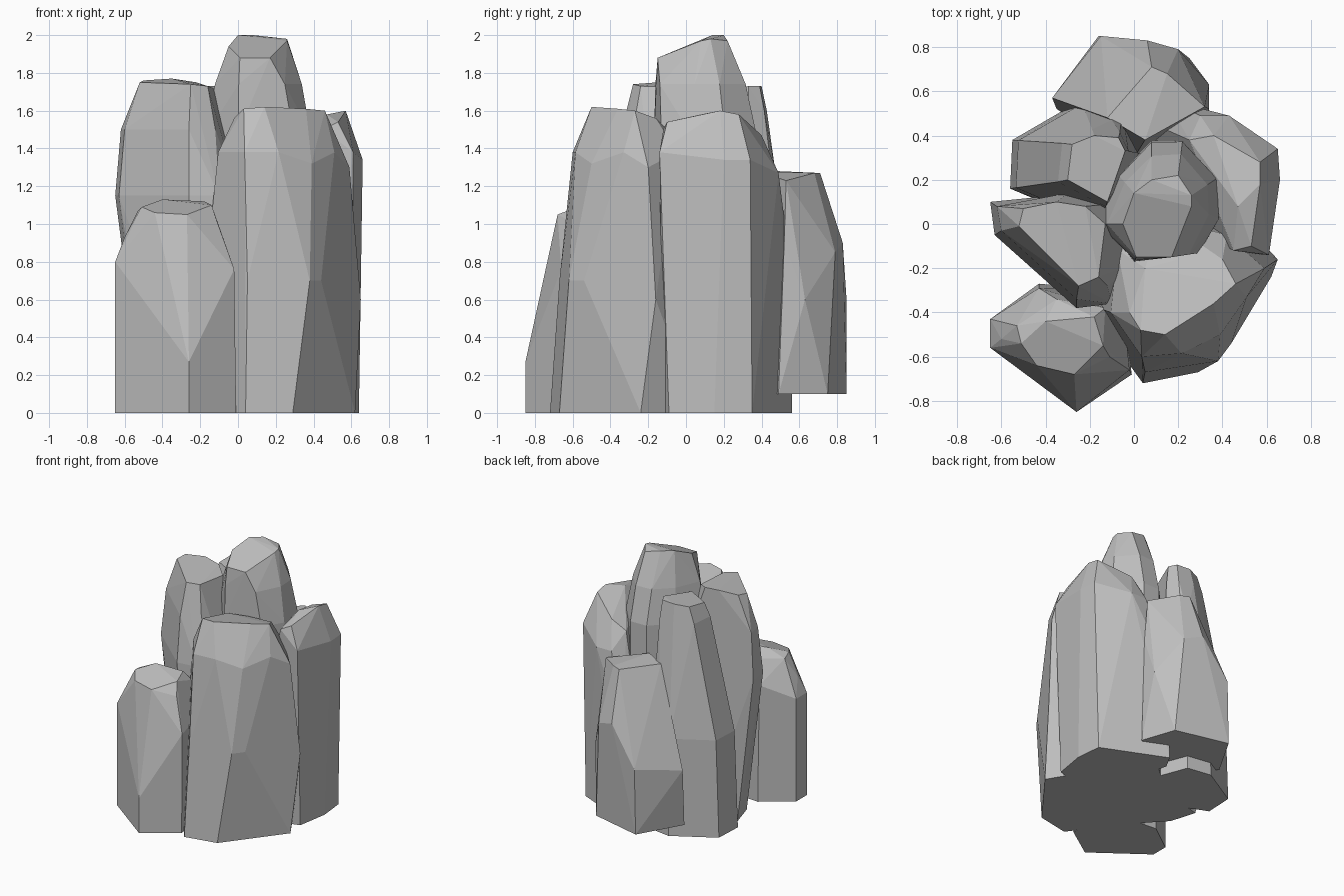
import bpy
import bmesh
import math
from mathutils import Vector

cube = bpy.data.objects.get("Cube")
if cube:
    bpy.data.objects.remove(cube, do_unlink=True)

UNIT = 0.01  # outlines below are written in hundredths

stone = bpy.data.materials.new("grey stone")
stone.use_nodes = True
stone_colour = (0.52, 0.52, 0.52, 1.0)
stone.diffuse_color = stone_colour
stone.node_tree.nodes["Principled BSDF"].inputs["Base Color"].default_value = stone_colour


def ring(base, crown, height, blend, swell):
    """Outline between foot and crown, swollen about its own middle."""
    points = [Vector((b[0], b[1], 0)).lerp(Vector((c[0], c[1], 0)), blend)
              for b, c in zip(base, crown)]
    middle = sum(points, Vector()) / len(points)
    lifted = [middle + (p - middle) * swell for p in points]
    return [Vector((p.x, p.y, height)) for p in lifted]


def rock_column(name, base, crown, levels=(), chips=(), foot=0):
    """Faceted convex rock from a foot outline, a crown outline and rings between."""
    points = ring(base, crown, foot, 0, 1)
    points += [Vector(c) for c in crown] + [Vector(c) for c in chips]
    for height, blend, swell in levels:
        points += ring(base, crown, height, blend, swell)

    bm = bmesh.new()
    for p in points:
        bm.verts.new(p * UNIT)
    hull = bmesh.ops.convex_hull(bm, input=bm.verts[:])
    spare = {g for g in hull["geom_interior"] + hull["geom_unused"]
             if isinstance(g, bmesh.types.BMVert)}
    bmesh.ops.delete(bm, geom=list(spare), context="VERTS")
    bmesh.ops.dissolve_limit(bm, angle_limit=math.radians(4),
                             verts=bm.verts[:], edges=bm.edges[:])
    bmesh.ops.recalc_face_normals(bm, faces=bm.faces[:])

    mesh = bpy.data.meshes.new(name)
    bm.to_mesh(mesh)
    bm.free()
    mesh.materials.append(stone)
    rock = bpy.data.objects.new(name, mesh)
    bpy.context.collection.objects.link(rock)
    return rock


# Tallest rock in the middle, with a sloping crown
rock_column(
    "centre_peak_rock",
    base=[(0, -17), (30, -13), (39, 2), (38, 21), (22, 38), (8, 38), (-7, 22), (-17, 0)],
    crown=[(1, -15, 188), (17, -15, 188), (26, 8, 197), (26, 13, 198), (20, 22, 197),
           (8, 20, 200), (0, 14, 200), (-5, 0, 194)],
    levels=[(148, 0.05, 1), (174, 0.4, 1)],
)

# Broad rock at the front
rock_column(
    "front_right_rock",
    base=[(4, -72), (29, -67), (45, -46), (62, -24), (44, 6), (5, 22), (-20, -3), (-19, -40)],
    crown=[(3, -48, 161), (14, -50, 162), (36, -36, 161), (46, -27, 160),
           (40, -16, 156), (20, -16, 155), (5, -20, 155), (-2, -40, 156)],
    levels=[(138, 0.5, 1)],
    chips=[(5, -67, 70), (38, -62, 70), (44, -54, 70), (65, -16, 60), (39, -50, 132),
           (51, -33, 138), (59, -20, 130), (2, -57, 140), (-16, -38, 85)],
)

# Slab along the right side
rock_column(
    "right_side_rock",
    base=[(50, -12), (60, -9), (64, 15), (62, 35), (14, 56), (8, 45), (20, 0)],
    crown=[(45, -12, 150), (53, -10, 154), (57, 18, 160), (57, 28, 158),
           (36, 40, 147), (25, 38, 140), (47, 8, 158)],
    levels=[(70, 0.08, 1.04)],
    chips=[(61, -14, 138), (66, 20, 134), (65, 34, 134), (43, 49, 127), (30, 49, 127)],
)

# Low rock at the back, its foot raised off the ground
rock_column(
    "back_rock",
    base=[(-35, 52), (-16, 85), (25, 75), (34, 49), (0, 30)],
    crown=[(-12, 48, 128), (8, 71, 127), (15, 68, 127), (32, 53, 123), (5, 38, 128)],
    chips=[(-37, 57, 55), (-15, 85, 60), (6, 83, 90), (20, 79, 85), (34, 63, 60), (34, 52, 90)],
    foot=10,
)

# Leaning rock at the back left
rock_column(
    "back_left_rock",
    base=[(-56, 16), (-55, 38), (-24, 56), (-5, 53), (3, 32), (-18, 0)],
    crown=[(-30, 20, 170), (-28, 36, 172), (-18, 40, 173), (-7, 39, 173),
           (-4, 33, 173), (-12, 10, 170)],
    levels=[(75, 0.1, 1), (160, 0.85, 1.03)],
    chips=[(-10, 47, 130)],
)

# Tall rock on the left, narrowing towards the ground
rock_column(
    "left_side_rock",
    base=[(-50, 8), (-44, -12), (-22, -36), (-10, -36), (2, -15), (0, 10), (-25, 14)],
    crown=[(-50, 7, 176), (-52, -1, 175), (-25, -28, 174), (-16, -24, 173),
           (-13, 0, 172), (-22, 8, 175), (-35, 10, 177)],
    chips=[(-65, 10, 115), (-63, -5, 115), (-26, -38, 115), (-10, -36, 115), (2, -17, 110),
           (0, 10, 110), (-30, 14, 115), (-62, 8, 150), (-60, -3, 150), (-26, -34, 150),
           (-12, -28, 150)],
)

# Short rock at the front left
rock_column(
    "front_left_rock",
    base=[(-65, -43), (-65, -56), (-26, -85), (-1, -68), (-8, -30), (-43, -27)],
    crown=[(-51, -54, 109), (-44, -64, 106), (-27, -68, 105), (-14, -55, 110),
           (-18, -42, 112), (-40, -44, 113)],
    chips=[(-26, -85, 27), (-65, -43, 80), (-65, -56, 80), (-2, -66, 76),
           (-5, -38, 82), (-43, -29, 90), (-60, -52, 93), (-53, -46, 107),
           (-11, -60, 101), (-13, -38, 105), (-35, -34, 107)],
)
